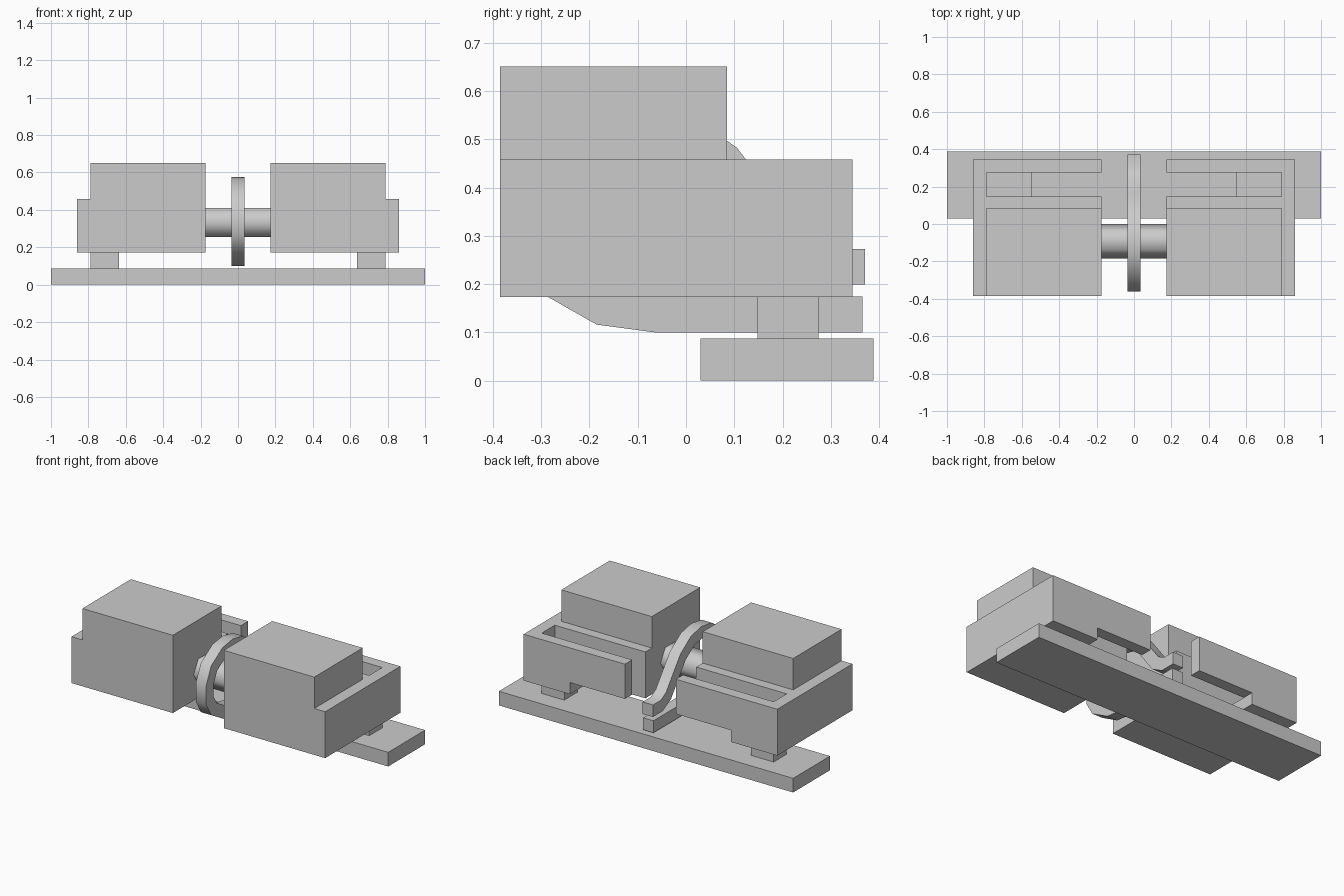
import bpy, bmesh, math
from mathutils import Vector

if "Cube" in bpy.data.objects:
    bpy.data.objects.remove(bpy.data.objects["Cube"])


def make(name, bm):
    bmesh.ops.recalc_face_normals(bm, faces=bm.faces)
    me = bpy.data.meshes.new(name)
    bm.to_mesh(me)
    bm.free()
    ob = bpy.data.objects.new(name, me)
    bpy.context.collection.objects.link(ob)
    return ob


def box(name, x, y, z):
    bm = bmesh.new()
    bmesh.ops.create_cube(bm, size=1)
    for v in bm.verts:
        v.co = [lo + (c + 0.5) * (hi - lo) for c, (lo, hi) in zip(v.co, (x, y, z))]
    return make(name, bm)


def prism_x(name, profile, half):
    """Extrude a closed (y, z) profile symmetrically along x."""
    bm = bmesh.new()
    face = bm.faces.new([bm.verts.new((-half, y, z)) for y, z in profile])
    ext = bmesh.ops.extrude_face_region(bm, geom=[face])
    bmesh.ops.translate(bm, vec=(2 * half, 0, 0),
                        verts=[g for g in ext['geom'] if isinstance(g, bmesh.types.BMVert)])
    return make(name, bm)


def activate(ob):
    bpy.ops.object.select_all(action='DESELECT')
    ob.select_set(True)
    bpy.context.view_layer.objects.active = ob


def cut(ob, *dims):
    cutter = box("cutter", *dims)
    cutter.hide_render = True
    mod = ob.modifiers.new("cut", 'BOOLEAN')
    mod.operation, mod.solver, mod.object = 'DIFFERENCE', 'EXACT', cutter
    activate(ob)
    bpy.ops.object.modifier_apply(modifier=mod.name)
    bpy.data.objects.remove(cutter, do_unlink=True)


def mirror(ob):
    ob.modifiers.new("mirror", 'MIRROR').use_axis[0] = True
    activate(ob)
    bpy.ops.object.modifier_apply(modifier="mirror")


def smooth(ob, degrees):
    activate(ob)
    bpy.ops.object.shade_smooth_by_angle(angle=math.radians(degrees))


def thicken(path, t):
    """Outline of a strip: the path plus its mitred offset to the right."""
    pts = [Vector(p) for p in path]
    nrm = []
    for a, b in zip(pts, pts[1:]):
        d = (b - a).normalized()
        nrm.append(Vector((d.y, -d.x)))
    inner = []
    for i, p in enumerate(pts):
        n1, n2 = nrm[max(i - 1, 0)], nrm[min(i, len(nrm) - 1)]
        inner.append(p + (n1 + n2) * t / (1 + n1.dot(n2)))
    return [tuple(p) for p in pts + inner[::-1]]


# Base plate
box("base_plate", (-1, 1), (0.03, 0.388), (0, 0.087))

# Side housings: stepped block, open slot, notch under the rear wall
housing = box("housings", (0.173, 0.862), (-0.385, 0.345), (0.173, 0.651))
cut(housing, (0.788, 1), (-0.5, 0.5), (0.458, 0.8))
cut(housing, (0, 1), (0.085, 0.5), (0.458, 0.8))
cut(housing, (0, 0.788), (0.148, 0.275), (0.245, 0.6))
cut(housing, (0, 0.547), (0.148, 0.5), (0.1, 0.245))
mirror(housing)

# Feet joining the housings to the plate
mirror(box("feet", (0.635, 0.788), (0.148, 0.275), (0.087, 0.173)))

# Six-sided axle
hexagon = [(-0.092 + 0.092 * math.cos(k * math.pi / 3),
            0.333 + 0.09 * math.sin(k * math.pi / 3)) for k in range(6)]
smooth(prism_x("axle", hexagon, 0.173), 65)

# Strap looped around the axle, with two tails at the back
strap = [(0.366, 0.1), (-0.065, 0.1), (-0.185, 0.116), (-0.31, 0.187), (-0.36, 0.27),
         (-0.36, 0.385), (-0.31, 0.49), (-0.2, 0.56), (-0.1, 0.575), (0, 0.555),
         (0.105, 0.483), (0.165, 0.405), (0.245, 0.3), (0.295, 0.273), (0.371, 0.273)]
smooth(prism_x("strap", thicken(strap, 0.074), 0.035), 40)
